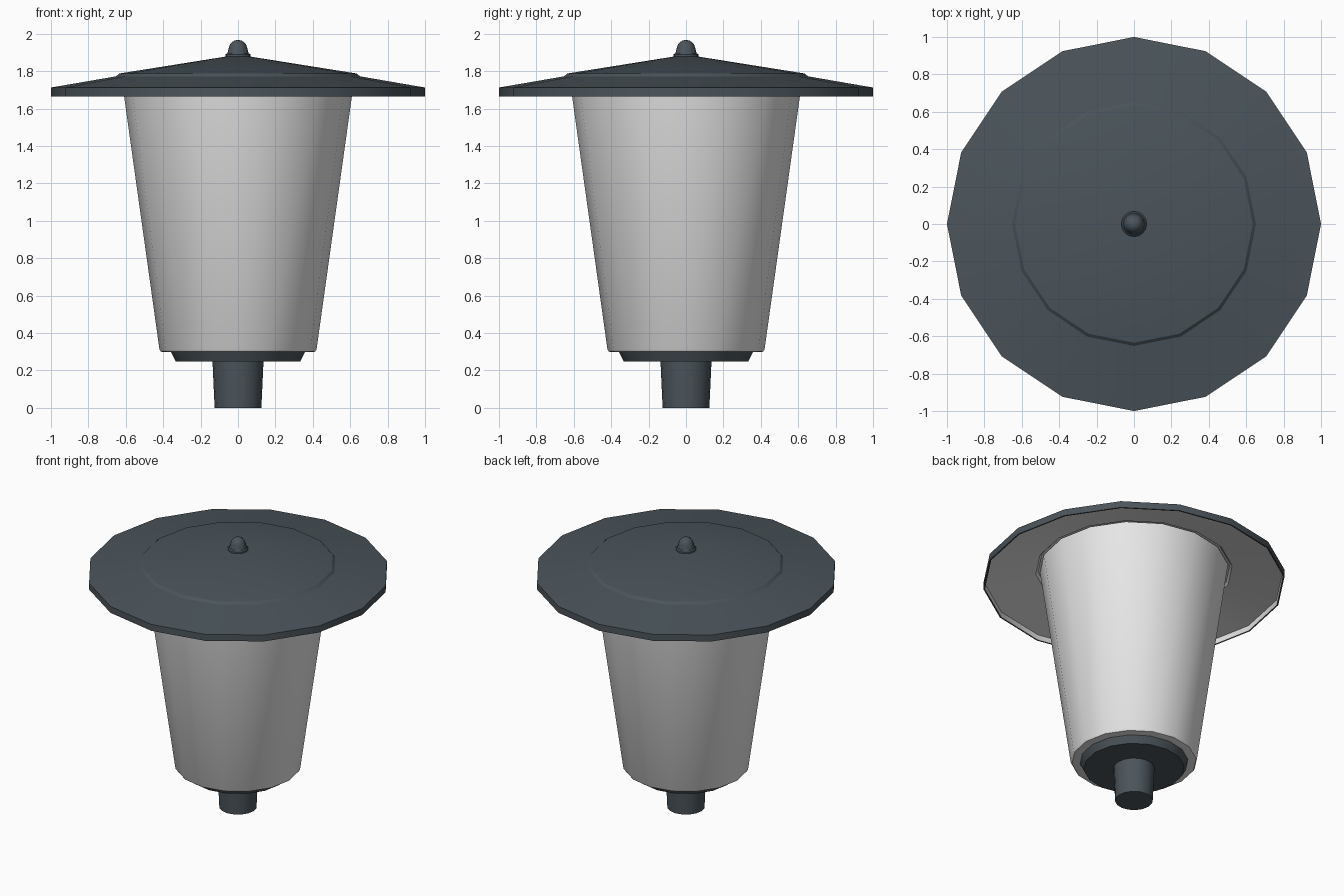
import bpy, bmesh, math

if "Cube" in bpy.data.objects:
    bpy.data.objects.remove(bpy.data.objects["Cube"])

SIDES = 16


def material(name, rgb):
    m = bpy.data.materials.new(name)
    m.diffuse_color = (*rgb, 1.0)
    m.use_nodes = True
    m.node_tree.nodes["Principled BSDF"].inputs["Base Color"].default_value = m.diffuse_color
    return m


dark = material("dark slate metal", (0.07, 0.09, 0.105))
light = material("frosted white", (0.8, 0.8, 0.8))


def lathe(name, profile, mats, mat_rule=None):
    """Spin a (radius, z) profile; radius 0 becomes a pole point."""
    bm = bmesh.new()
    rings = []
    for r, z in profile:
        if r == 0:
            rings.append([bm.verts.new((0, 0, z))] * SIDES)
        else:
            rings.append([bm.verts.new((r * math.cos(a), r * math.sin(a), z))
                          for a in (2 * math.pi * i / SIDES for i in range(SIDES))])
    for s, (lo, hi) in enumerate(zip(rings, rings[1:])):
        for i in range(SIDES):
            j = (i + 1) % SIDES
            corners = list(dict.fromkeys((lo[i], lo[j], hi[j], hi[i])))
            face = bm.faces.new(corners)
            face.material_index = mat_rule(s) if mat_rule else 0
    bmesh.ops.recalc_face_normals(bm, faces=bm.faces)
    mesh = bpy.data.meshes.new(name)
    bm.to_mesh(mesh)
    bm.free()
    for m in mats:
        mesh.materials.append(m)
    ob = bpy.data.objects.new(name, mesh)
    bpy.context.collection.objects.link(ob)
    bpy.ops.object.select_all(action='DESELECT')
    ob.select_set(True)
    bpy.context.view_layer.objects.active = ob
    bpy.ops.object.shade_smooth_by_angle(angle=math.radians(30))
    return ob


# Mounting stub
lathe("post_stub", [(0, 0), (0.125, 0), (0.137, 0.26), (0, 0.26)], [dark])

# Collar that holds the shade
lathe("collar", [(0, 0.247), (0.333, 0.247), (0.362, 0.305), (0, 0.305)], [dark])

# Tapered frosted shade with a softened lower edge
lathe("lamp_shade", [(0, 0.297), (0.395, 0.297), (0.412, 0.300), (0.42, 0.312),
                     (0.609, 1.665), (0.624, 1.772), (0, 1.772)], [light])

# Stepped roof: dark outside, white hollow underside
roof = [(0, 1.888), (0.635, 1.787), (0.652, 1.772), (1.0, 1.712), (1.0, 1.665),
        (0.99, 1.665), (0.988, 1.703), (0.652, 1.762), (0.638, 1.777), (0, 1.878)]
lathe("roof", roof, [dark, light], lambda s: 1 if s >= 5 else 0)

# Finial: small ring and domed knob
lathe("finial_ring", [(0, 1.87), (0.068, 1.87), (0.068, 1.888), (0.060, 1.895),
                      (0, 1.895)], [dark])
dome = [(0.05 * math.cos(t), 1.917 + 0.05 * math.sin(t))
        for t in (math.radians(d) for d in (10, 30, 50, 70))]
lathe("finial_knob", [(0, 1.89), (0.058, 1.89)] + dome + [(0, 1.967)], [dark])
